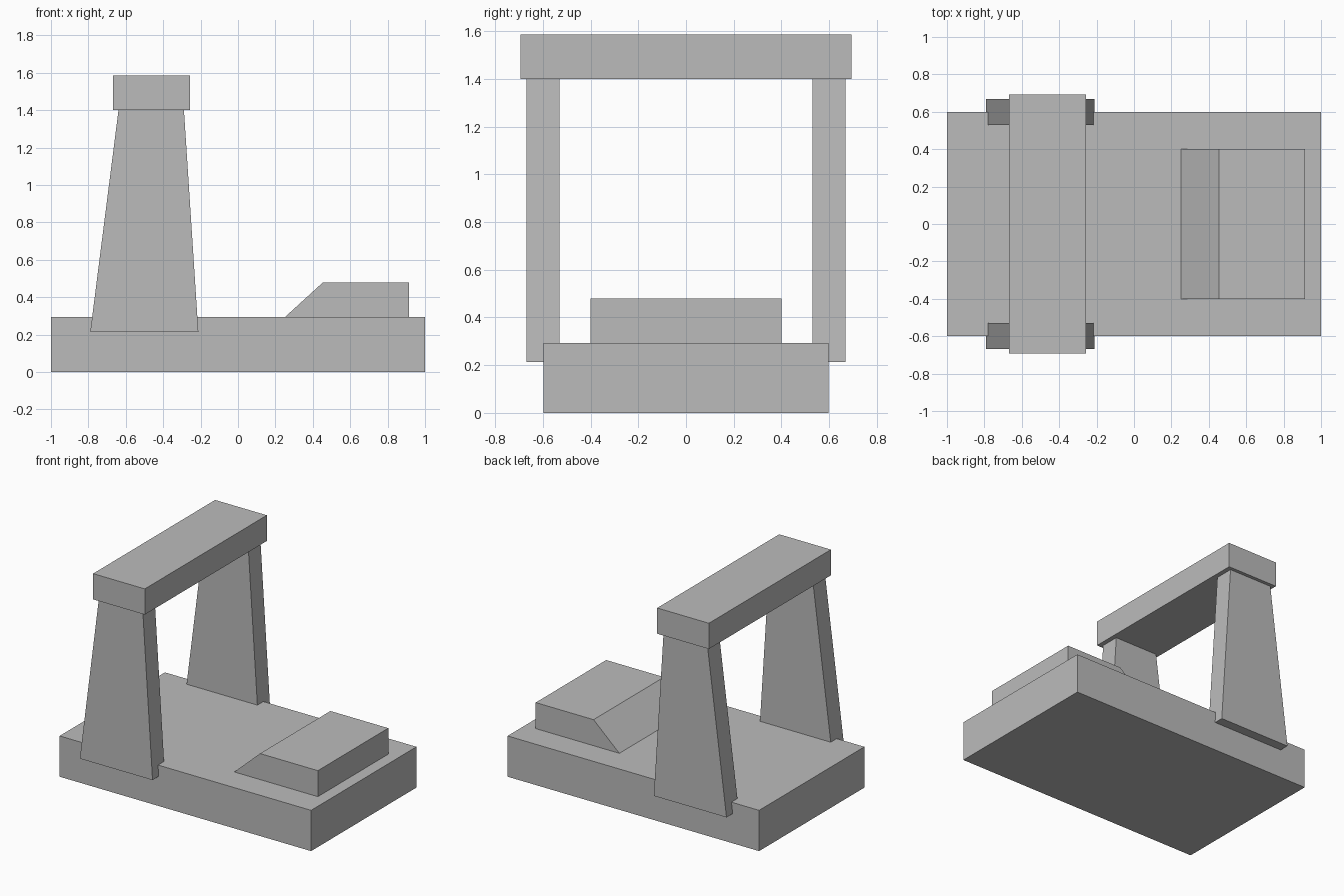
import bpy
import bmesh

cube = bpy.data.objects.get("Cube")
if cube:
    bpy.data.objects.remove(cube, do_unlink=True)

grey = bpy.data.materials.new("plain_grey")
grey.use_nodes = True
colour = (0.5, 0.5, 0.5, 1)
grey.diffuse_color = colour
grey.node_tree.nodes["Principled BSDF"].inputs["Base Color"].default_value = colour


def extrude_profile(name, profile, y0, y1):
    """Make a solid by extruding an x-z outline from y0 to y1."""
    bm = bmesh.new()
    face = bm.faces.new([bm.verts.new((x, y0, z)) for x, z in profile])
    extruded = bmesh.ops.extrude_face_region(bm, geom=[face])["geom"]
    verts = [v for v in extruded if isinstance(v, bmesh.types.BMVert)]
    bmesh.ops.translate(bm, verts=verts, vec=(0, y1 - y0, 0))
    bmesh.ops.recalc_face_normals(bm, faces=bm.faces)
    mesh = bpy.data.meshes.new(name)
    bm.to_mesh(mesh)
    bm.free()
    mesh.materials.append(grey)
    obj = bpy.data.objects.new(name, mesh)
    bpy.context.collection.objects.link(obj)
    return obj


def rectangle(x0, x1, z0, z1):
    return [(x0, z0), (x1, z0), (x1, z1), (x0, z1)]


# Base slab
extrude_profile("base", rectangle(-1, 1, 0, 0.293), -0.598, 0.598)

# Raised block with a sloping face
block = [(0.25, 0.293), (0.915, 0.293), (0.915, 0.48), (0.455, 0.48)]
extrude_profile("sloped_block", block, -0.4, 0.4)

# Tapered uprights straddling the edges of the base
upright = [(-0.79, 0.213), (-0.212, 0.213), (-0.289, 1.4), (-0.639, 1.4)]
for name, side in (("front_upright", -1), ("back_upright", 1)):
    extrude_profile(name, upright, side * 0.53, side * 0.668)

# Cross beam on top of the uprights
extrude_profile("cross_beam", rectangle(-0.667, -0.256, 1.4, 1.585), -0.693, 0.693)
